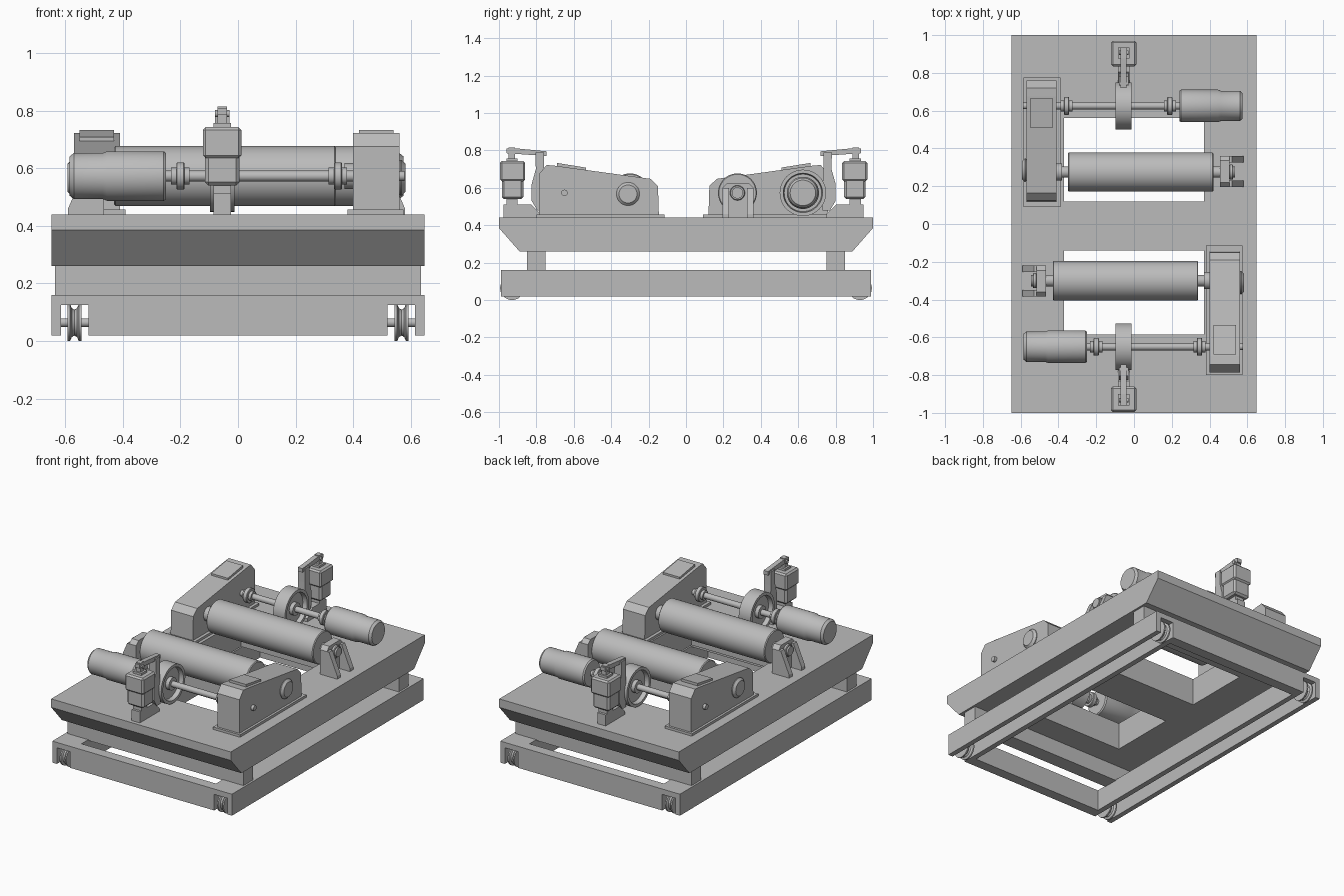
import bpy, bmesh, math
from mathutils import Matrix

if "Cube" in bpy.data.objects:
    bpy.data.objects.remove(bpy.data.objects["Cube"])

grey = bpy.data.materials.new("machine_grey")
grey.use_nodes = True
COLOUR = (0.5, 0.5, 0.5, 1)
grey.diffuse_color = COLOUR
grey.node_tree.nodes["Principled BSDF"].inputs["Base Color"].default_value = COLOUR


def finish(bm, name, smooth=False):
    bmesh.ops.recalc_face_normals(bm, faces=bm.faces)
    mesh = bpy.data.meshes.new(name)
    bm.to_mesh(mesh)
    bm.free()
    mesh.materials.append(grey)
    ob = bpy.data.objects.new(name, mesh)
    bpy.context.collection.objects.link(ob)
    if smooth:
        bpy.ops.object.select_all(action="DESELECT")
        ob.select_set(True)
        bpy.context.view_layer.objects.active = ob
        bpy.ops.object.shade_smooth_by_angle(angle=math.radians(35))
    return ob


def prism(name, points, a0, a1, axis="x"):
    """Profile in y-z extruded along x, or in x-z along y."""
    bm = bmesh.new()
    put = (lambda a, p: (a, *p)) if axis == "x" else (lambda a, p: (p[0], a, p[1]))
    ends = [[bm.verts.new(put(a, p)) for p in points] for a in (a0, a1)]
    for ring in ends:
        bm.faces.new(ring)
    n = len(points)
    for i in range(n):
        j = (i + 1) % n
        bm.faces.new((ends[0][i], ends[0][j], ends[1][j], ends[1][i]))
    return finish(bm, name)


def box(name, x0, x1, y0, y1, z0, z1, bevel=0):
    ob = prism(name, [(y0, z0), (y1, z0), (y1, z1), (y0, z1)], x0, x1)
    if bevel:
        mod = ob.modifiers.new("edge", "BEVEL")
        mod.width, mod.segments = bevel, 1
    return ob


def lathe(name, profile, y, z, sides=48, closed=False):
    """Profile of (x, radius) turned about an axis along x."""
    bm = bmesh.new()
    verts = [bm.verts.new((x, y, z + r)) for x, r in profile]
    pairs = list(zip(verts, verts[1:]))
    if closed:
        pairs.append((verts[-1], verts[0]))
    edges = [bm.edges.new(p) for p in pairs]
    bmesh.ops.spin(bm, geom=verts + edges, cent=(0, y, z), axis=(1, 0, 0),
                   angle=math.tau, steps=sides, use_duplicate=False)
    bmesh.ops.remove_doubles(bm, verts=bm.verts, dist=0.0001)
    return finish(bm, name, True)


def rod(name, x0, x1, r, y, z, c=0.0, sides=32):
    profile = [(x0, 0), (x0, r - c), (x0 + c, r), (x1 - c, r), (x1, r - c), (x1, 0)]
    return lathe(name, profile, y, z, sides)


# Upper platform with sloping ends and two wells
platform = prism("platform", [(-0.89, 0.26), (0.89, 0.26), (1, 0.385), (1, 0.44),
                              (-1, 0.44), (-1, 0.385)], -0.648, 0.648)
for y0, y1 in ((-0.585, -0.14), (0.12, 0.56)):
    cutter = box("well_cutter", -0.37, 0.37, y0, y1, 0.1, 0.6)
    cutter.hide_render = True
    mod = platform.modifiers.new("well", "BOOLEAN")
    mod.operation, mod.object, mod.solver = "DIFFERENCE", cutter, "EXACT"
    bpy.context.view_layer.objects.active = platform
    bpy.ops.object.modifier_apply(modifier=mod.name)
    bpy.data.objects.remove(cutter)

# Lower frame: channel rails, end beams, cross bars and grooved wheels
for s, side in ((-1, "right"), (1, "left")):
    rail = [(0.648, 0.02), (0.648, 0.16), (0.485, 0.16), (0.485, 0.02),
            (0.52, 0.02), (0.52, 0.125), (0.615, 0.125), (0.615, 0.02)]
    prism(side + "_rail", [(s * x, z) for x, z in rail], -0.988, 0.988, "y")
    for t, end in ((-1, "front"), (1, "back")):
        groove = [(-0.024, 0.064), (-0.015, 0.064), (-0.009, 0.05), (0, 0.045),
                  (0.009, 0.05), (0.015, 0.064), (0.024, 0.064)]
        profile = [(-0.024, 0)] + groove + [(0.024, 0)]
        lathe(f"{end}_{side}_wheel", [(s * 0.568 + x, r) for x, r in profile],
              t * 0.93, 0.064, 32)
        rod(f"{end}_{side}_axle", s * 0.568 - 0.05, s * 0.568 + 0.05, 0.015,
            t * 0.93, 0.064)
for t, end in ((-1, "front"), (1, "back")):
    y = sorted((t * 0.988, t * 0.92))
    box(end + "_end_beam", -0.49, 0.49, *y, 0.02, 0.16)
    box(end + "_cross_bar", -0.635, 0.635, t * 0.8 - 0.05, t * 0.8 + 0.05, 0.155, 0.265)

# Drive unit: roller with bearing block
AXIS, ROLL, DRIVE = 0.573, -0.3, -0.65
unit = [
    rod("roller", -0.43, 0.34, 0.104, ROLL, AXIS, 0.005, 64),
    rod("roller_shaft", -0.545, 0.42, 0.03, ROLL, AXIS),
    rod("roller_collar", 0.37, 0.41, 0.045, ROLL, AXIS),
    rod("shaft_nut", -0.535, -0.515, 0.04, ROLL, AXIS, 0.004),
    prism("bearing_plate", [(-0.385, 0.44), (-0.22, 0.44), (-0.22, 0.6), (-0.245, 0.625),
                            (-0.36, 0.625), (-0.385, 0.6)], -0.515, -0.465),
]
for y in (-0.385, -0.255):
    unit.append(prism("bearing_gusset", [(-0.59, 0.44), (-0.51, 0.44), (-0.51, 0.6),
                                         (-0.53, 0.6), (-0.59, 0.46)], y, y + 0.035, "y"))

# Gearbox
unit += [
    box("gearbox_base", 0.38, 0.575, -0.8, -0.115, 0.438, 0.456),
    prism("gearbox_body", [(-0.785, 0.45), (-0.145, 0.45), (-0.15, 0.61), (-0.19, 0.648),
                           (-0.7, 0.718), (-0.745, 0.722), (-0.785, 0.675)], 0.4, 0.56),
    prism("gearbox_cover", [(-0.69, 0.71), (-0.535, 0.69), (-0.535, 0.708),
                            (-0.69, 0.733)], 0.42, 0.54),
    rod("gearbox_bearing_cap", 0.55, 0.582, 0.062, -0.31, 0.567, 0.014),
    rod("gearbox_shaft_end", 0.55, 0.578, 0.017, DRIVE, AXIS),
]

# Motor, drive shaft and couplings
unit += [
    lathe("motor", [(-0.585, 0), (-0.585, 0.068), (-0.57, 0.08), (-0.47, 0.08),
                    (-0.455, 0.086), (-0.258, 0.086), (-0.25, 0.08), (-0.25, 0)],
          DRIVE, AXIS),
    rod("drive_shaft", -0.26, 0.41, 0.019, DRIVE, AXIS),
]
for x in (-0.2, 0.347):
    unit.append(rod("coupling_hub", x - 0.032, x + 0.032, 0.03, DRIVE, AXIS))
    unit.append(rod("coupling_flange", x - 0.014, x + 0.014, 0.047, DRIVE, AXIS, 0.003))

# Brake: drum, shoe arm, lever and actuator on a pedestal
CX = -0.055


def across(half):
    return CX - half, CX + half


brake = [
    lathe("brake_drum", [(CX + x, r) for x, r in
                         ((-0.043, 0.105), (-0.043, 0.124), (0.043, 0.124), (0.043, 0.105),
                          (0.015, 0.1), (0.015, 0.01), (-0.015, 0.01), (-0.015, 0.1))],
          DRIVE, AXIS, 48, True),
    rod("brake_hub", *across(0.04), 0.04, DRIVE, AXIS),
    prism("brake_arm", [(-0.755, 0.48), (-0.795, 0.48), (-0.825, 0.53), (-0.825, 0.62),
                        (-0.803, 0.7), (-0.805, 0.79), (-0.76, 0.79), (-0.76, 0.7)],
          *across(0.025)),
    prism("brake_lever", [(-0.96, 0.785), (-0.745, 0.77), (-0.745, 0.795),
                          (-0.9, 0.81), (-0.96, 0.81)], *across(0.016)),
    prism("brake_pedestal", [(-0.975, 0.438), (-0.775, 0.438), (-0.775, 0.46),
                             (-0.83, 0.512), (-0.975, 0.512)], *across(0.03)),
    box("actuator_neck", *across(0.03), -0.96, -0.9, 0.5, 0.56),
    box("actuator_lower", *across(0.06), -0.985, -0.87, 0.54, 0.66, 0.012),
    box("actuator_upper", *across(0.067), -0.995, -0.86, 0.635, 0.743, 0.01),
    box("actuator_cap", *across(0.03), -0.96, -0.9, 0.74, 0.757),
    box("actuator_stem", *across(0.017), -0.95, -0.915, 0.75, 0.815),
    rod("lever_pin", *across(0.025), 0.012, -0.932, 0.79, 0, 16),
]

# Second drive unit, turned half round; its brake keeps the same lengthwise line
turn = Matrix.Translation((-0.01, -0.025, 0)) @ Matrix.Rotation(math.pi, 4, "Z")
shift = Matrix.Translation((-0.1, 0, 0))
for parts, matrix in ((unit, turn), (brake, shift @ turn)):
    for ob in parts:
        twin = ob.copy()
        twin.name = "back_" + ob.name
        twin.matrix_world = matrix
        bpy.context.collection.objects.link(twin)
        ob.name = "front_" + ob.name
